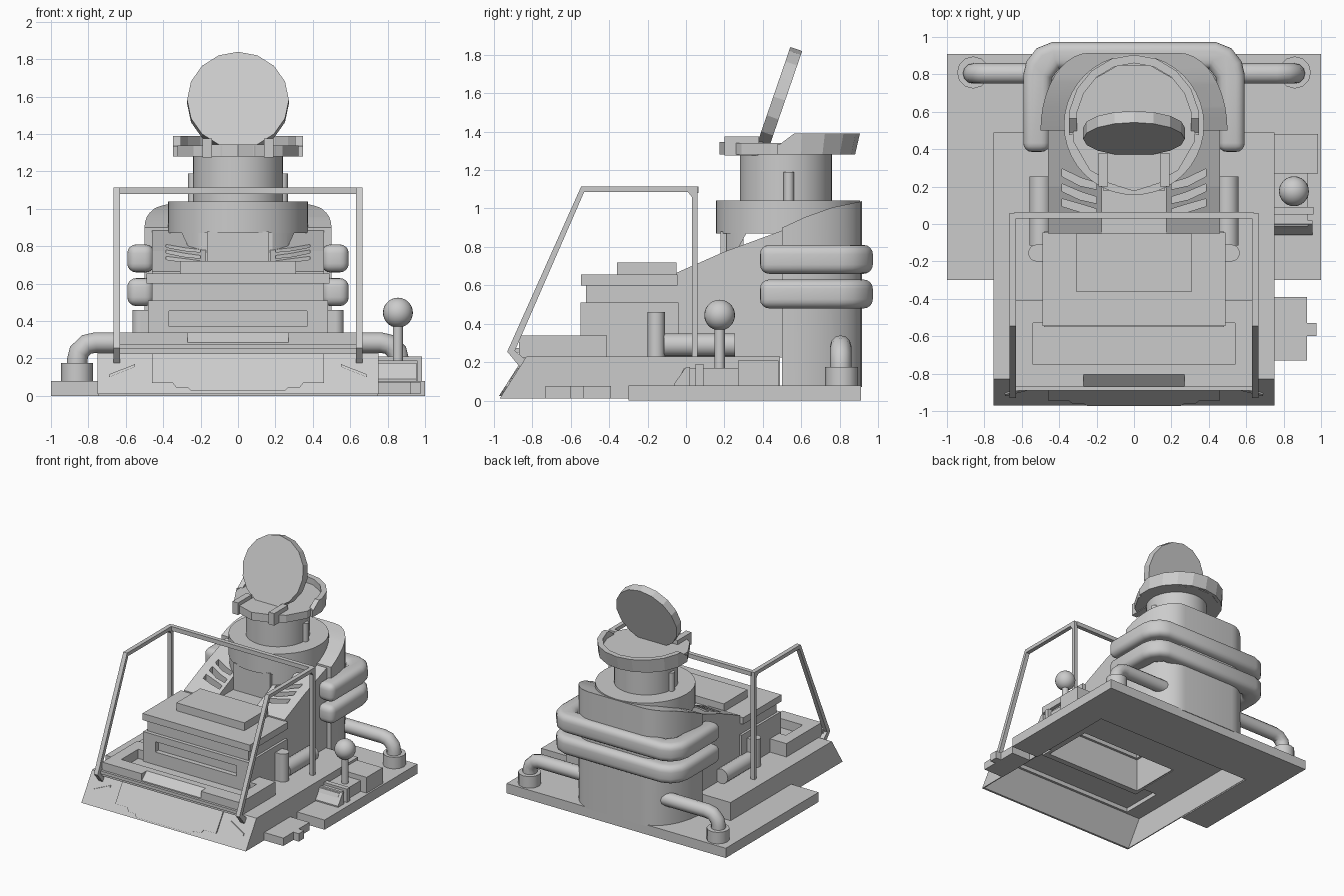
import bpy, bmesh, math
from mathutils import Vector

if "Cube" in bpy.data.objects:
    bpy.data.objects.remove(bpy.data.objects["Cube"])

grey = bpy.data.materials.new("plain_grey")
grey.use_nodes = True
grey.diffuse_color = (0.6, 0.6, 0.6, 1)
grey.node_tree.nodes["Principled BSDF"].inputs["Base Color"].default_value = (0.6, 0.6, 0.6, 1)


def activate(ob):
    bpy.ops.object.select_all(action='DESELECT')
    ob.select_set(True)
    bpy.context.view_layer.objects.active = ob


def soften(ob):
    activate(ob)
    bpy.ops.object.shade_smooth_by_angle(angle=math.radians(35))


def finish(name, bm, smooth=False):
    bmesh.ops.recalc_face_normals(bm, faces=bm.faces)
    me = bpy.data.meshes.new(name)
    bm.to_mesh(me)
    bm.free()
    me.materials.append(grey)
    ob = bpy.data.objects.new(name, me)
    bpy.context.collection.objects.link(ob)
    if smooth:
        soften(ob)
    return ob


def mirrored(half):
    return half + [(-u, v) for u, v in reversed(half)]


def prism(name, pts, axis, a, b, warp=None):
    """Extrude a 2D outline along an axis from a to b."""
    place = {'x': lambda u, v, w: (w, u, v),
             'y': lambda u, v, w: (u, w, v),
             'z': lambda u, v, w: (u, v, w)}[axis]
    bm = bmesh.new()
    ends = [[bm.verts.new(place(u, v, w)) for u, v in pts] for w in (a, b)]
    bm.faces.new(ends[0])
    bm.faces.new(ends[1])
    n = len(pts)
    for i in range(n):
        j = (i + 1) % n
        bm.faces.new((ends[0][i], ends[0][j], ends[1][j], ends[1][i]))
    if warp:
        for v in bm.verts:
            v.co = warp(v.co)
    return finish(name, bm)


def box(name, x, y, z):
    return prism(name, [(x[0], y[0]), (x[1], y[0]), (x[1], y[1]), (x[0], y[1])], 'z', *z)


def cylinder(name, loc, r, depth, sides=32, rot=(0, 0, 0), smooth=True):
    bm = bmesh.new()
    bmesh.ops.create_cone(bm, cap_ends=True, segments=sides, radius1=r, radius2=r, depth=depth)
    ob = finish(name, bm, smooth)
    ob.location, ob.rotation_euler = loc, rot
    return ob


def tube(name, pts, r):
    cu = bpy.data.curves.new(name, 'CURVE')
    cu.dimensions = '3D'
    cu.bevel_depth, cu.bevel_resolution, cu.use_fill_caps = r, 4, True
    sp = cu.splines.new('POLY')
    sp.points.add(len(pts) - 1)
    for p, co in zip(sp.points, pts):
        p.co = (*co, 1)
    cu.materials.append(grey)
    ob = bpy.data.objects.new(name, cu)
    bpy.context.collection.objects.link(ob)
    activate(ob)
    bpy.ops.object.convert(target='MESH')
    soften(bpy.context.object)


def boolean(ob, cutter, op='DIFFERENCE'):
    bpy.context.view_layer.update()
    m = ob.modifiers.new("cut", 'BOOLEAN')
    m.object, m.operation, m.solver = cutter, op, 'EXACT'
    activate(ob)
    bpy.ops.object.modifier_apply(modifier=m.name)
    bpy.data.objects.remove(cutter)


# U-shaped base plate and hollow front hull, open below
prism("base_plate", mirrored([(1, .91), (1, -.3), (.745, -.3), (.745, .485)]), 'z', 0, .08)
hull = prism("hull", [(-.97, .01), (-.83, .23), (.49, .23), (.49, .01)], 'x', -.75, .75)
boolean(hull, prism("cavity", [(-.965, -.01), (-.82, .22), (.48, .22), (.48, -.01)], 'x', -.742, .742))
boolean(hull, box("well", (-.46, .46), (-.53, -.06), (.15, .3)))
boolean(hull, box("tray_well", (-.6, .6), (-.8, -.44), (.15, .3)))


def lean(co):
    return Vector((co.x, co.y - .97 + .636 * (co.z - .01), co.z))


half = [(.46, .25), (.46, .07), (.35, .07), (.33, .045), (.27, .045), (.25, .025)]
prism("nose_panel", mirrored(half), 'y', -.012, .004, warp=lean)
for s in (-1, 1):
    prism("nose_strip", [(s * .55, .17), (s * .69, .115), (s * .69, .1), (s * .55, .155)], 'y', -.008, .004, warp=lean)

# front tray with pocket and notch, open below
tray = box("front_tray", (-.63, .63), (-.87, -.41), (.225, .34))
boolean(tray, box("pocket_cutter", (-.54, .54), (-.75, -.53), (.265, .5)))
boolean(tray, prism("notch_cutter", [(-.9, .27), (-.87, .285), (-.8, .345), (-.9, .4)], 'x', -.27, .27))
boolean(tray, box("well", (-.6, .6), (-.8, -.44), (.1, .255)))
boolean(tray, box("body_well", (-.45, .45), (-.5, -.3), (.1, .5)))

# engine box: hollow body with slot, stacked covers
body = box("engine_body", (-.48, .48), (-.55, -.04), (.225, .51))
boolean(body, box("slot_cutter", (-.37, .37), (-.7, -.51), (.37, .455)))
boolean(body, box("well", (-.45, .45), (-.5, -.06), (.1, .6)))
band = box("engine_band", (-.46, .46), (-.52, -.04), (.505, .605))
boolean(band, box("well", (-.43, .43), (-.48, -.06), (.4, .59)))
box("engine_cover", (-.49, .49), (-.545, -.045), (.6, .655))
box("top_hatch", (-.31, .31), (-.36, -.05), (.65, .72))

# sloped cheeks with vents, on both sides of a flat channel
box("channel_floor", (-.175, .175), (-.05, .5), (.225, .66))
for s in (-1, 1):
    cheek = prism("cheek", [(-.05, .225), (-.05, .665), (.2, .775), (.5, .885), (.5, .225)],
                  'x', *sorted((s * .17, s * .46)))
    for y, h in ((.205, .05), (.13, .045), (.065, .03)):
        vent = [(.2, y - .02), (.29, y), (.385, y + h), (.385, y + h + .04), (.28, y + .04), (.2, y + .015)]
        boolean(cheek, prism("vent_cutter", [(s * x, v) for x, v in vent], 'z', .64, 1))

# rounded rear column trimmed by a rising top
half = [(.24 + .26 * math.cos(t), .5 + .415 * math.sin(t)) for t in (math.pi / 20 * i for i in range(11))]
column = prism("rear_column", mirrored(half), 'z', .07, 1.2)
boolean(column, prism("top_trim", [(.4, 0), (.4, .84), (.5, .9), (.62, .955), (.76, 1.005), (.95, 1.045), (.95, 0)],
                      'x', -.6, .6), 'INTERSECT')
soften(column)

# turret ring, skirt and neck
cylinder("turret_ring", (0, .53, .955), .375, .17, 40)
skirt = cylinder("turret_skirt", (0, .53, .74), .37, .28, 40)
boolean(skirt, box("skirt_cutter", (-.5, .5), (0, .21), (.5, 1)))
boolean(skirt, prism("gap_cutter", [(.27, .79), (.33, .9), (.46, .9), (.46, .86)], 'x', -.5, .5))
soften(skirt)
box("turret_block", (-.165, .165), (.18, .3), (.64, .88))
cylinder("neck", (0, .52, 1.16), .24, .27, 40)

# collar with raised, flared rear rim
cylinder("collar", (0, .525, 1.31), .335, .06, 12, rot=(0, 0, math.pi / 12), smooth=False)
arc = [math.radians(-10 + 20 * i) for i in range(11)]
crescent = [(.352 * math.cos(a), .54 + .365 * math.sin(a)) for a in arc]
crescent += [(.31 * math.cos(a), .54 + .32 * math.sin(a)) for a in reversed(arc)]


def flare(co):
    lean_in = co.z < 1.3 and co.y > .55 and math.hypot(co.x, co.y - .54) > .335
    return Vector((co.x, .54 + (co.y - .54) * (.93 if lean_in else 1), co.z))


rim = prism("collar_rim", crescent, 'z', 1.28, 1.39, warp=flare)
boolean(rim, prism("rim_slope", [(.4, 1.335), (.49, 1.335), (.57, 1.395), (.57, 1.5), (.4, 1.5)], 'x', -.5, .5))
for s in (-1, 1):
    box("collar_bracket", sorted((s * .14, s * .19)), (.2, .38), (1.275, 1.375))
    cylinder("neck_post", (s * .24, .535, 1.115), .027, .15, 12)
prism("collar_beak", [(-.14, .22), (0, .175), (.14, .22), (.14, .4), (-.14, .4)], 'z', 1.28, 1.345)

# tilted disc
cylinder("dish", (0, .485, 1.572), .272, .065, 16, rot=(math.radians(71), 0, 0), smooth=False)

# wrap-around bands with rounded edges
outer = [(.592, .385), (.592, .8), (.575, .87), (.52, .94), (.44, .972)]
inner = [(.4, .83), (.44, .78), (.45, .385)]
loop = outer + [(-x, y) for x, y in reversed(outer)]
loop += [(-x, y) for x, y in reversed(inner)] + inner
for z in (.735, .555):
    wrap = prism("wrap_pipe", loop, 'z', z - .075, z + .075)
    bevel = wrap.modifiers.new("round", 'BEVEL')
    bevel.width, bevel.segments, bevel.angle_limit = .048, 4, math.radians(60)
    activate(wrap)
    bpy.ops.object.modifier_apply(modifier=bevel.name)
    soften(wrap)

# mirrored side fittings
for s in (-1, 1):
    cylinder("pipe_cup", (s * .86, .81, .125), .086, .1, 12)
    tube("corner_pipe", [(s * x, .805, z) for x, z in
                         ((.35, .285), (.76, .285), (.81, .275), (.85, .235), (.86, .19), (.86, .12))], .055)
    cylinder("canister", (s * .52, -.155, .34), .045, .24, 20)
    box("canister_back", sorted((s * .46, s * .52)), (-.2, -.11), (.225, .46))
    cylinder("side_tank", (s * .5, .07, .29), .06, .37, 20, rot=(math.pi / 2, 0, 0))
    prism("guard_rail", [(-.86, .17), (-.93, .255), (-.545, 1.115), (.06, 1.115), (.06, .22), (.03, .22),
                         (.03, 1.06), (.01, 1.085), (-.53, 1.085), (-.89, .26), (-.83, .21)],
          'x', *sorted((s * .63, s * .665)))
box("guard_crossbar", (-.64, .64), (.03, .065), (1.08, 1.115))
box("guard_lower_bar", (-.64, .64), (-.89, -.865), (.25, .275))

# control console on the left side
prism("console", [(-.06, .07), (-.01, .17), (.27, .17), (.27, .07)], 'x', .74, .93)
box("console_box", (.74, .985), (.27, .48), (.07, .21))
box("console_step", (.74, .96), (.05, .09), (.07, .19))
prism("console_pedal", [(-.06, .07), (-.06, .09), (0, .175), (.02, .175), (.02, .07)], 'x', .74, .955)
cylinder("lever_stem", (.855, .175, .27), .027, .22, 16)
bm = bmesh.new()
bmesh.ops.create_uvsphere(bm, u_segments=24, v_segments=14, radius=.08)
finish("lever_knob", bm, True).location = (.855, .175, .445)

# side step
box("side_step", (.74, .925), (-.73, -.39), (.01, .075))
box("side_step_nub", (.9, .975), (-.6, -.53), (.01, .075))
